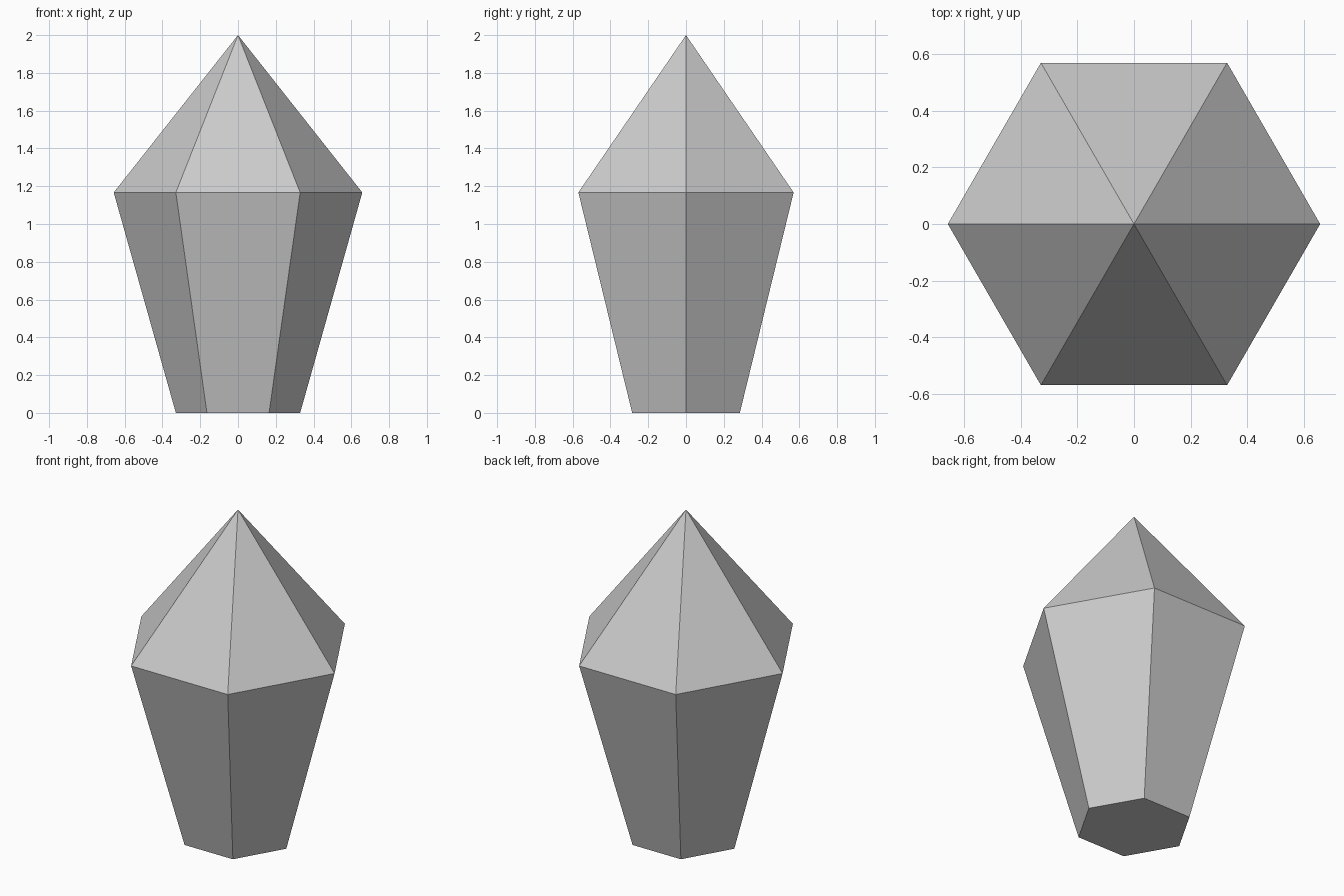
import bpy, bmesh
from math import cos, sin, pi

if "Cube" in bpy.data.objects:
    bpy.data.objects.remove(bpy.data.objects["Cube"])

SIDES = 6
BASE_R, GIRDLE_R = 0.329, 0.658
GIRDLE_Z, TIP_Z = 1.167, 2.0

bm = bmesh.new()


def ring(radius, z):
    return [bm.verts.new((radius * cos(2 * pi * i / SIDES),
                          radius * sin(2 * pi * i / SIDES), z))
            for i in range(SIDES)]


base = ring(BASE_R, 0)
girdle = ring(GIRDLE_R, GIRDLE_Z)
tip = bm.verts.new((0, 0, TIP_Z))

# flat base, tapered body and pointed top
bm.faces.new(base[::-1])
for i in range(SIDES):
    j = (i + 1) % SIDES
    bm.faces.new((base[i], base[j], girdle[j], girdle[i]))
    bm.faces.new((girdle[i], girdle[j], tip))

mesh = bpy.data.meshes.new("crystal")
bm.to_mesh(mesh)
bm.free()
bpy.context.collection.objects.link(bpy.data.objects.new("crystal", mesh))
